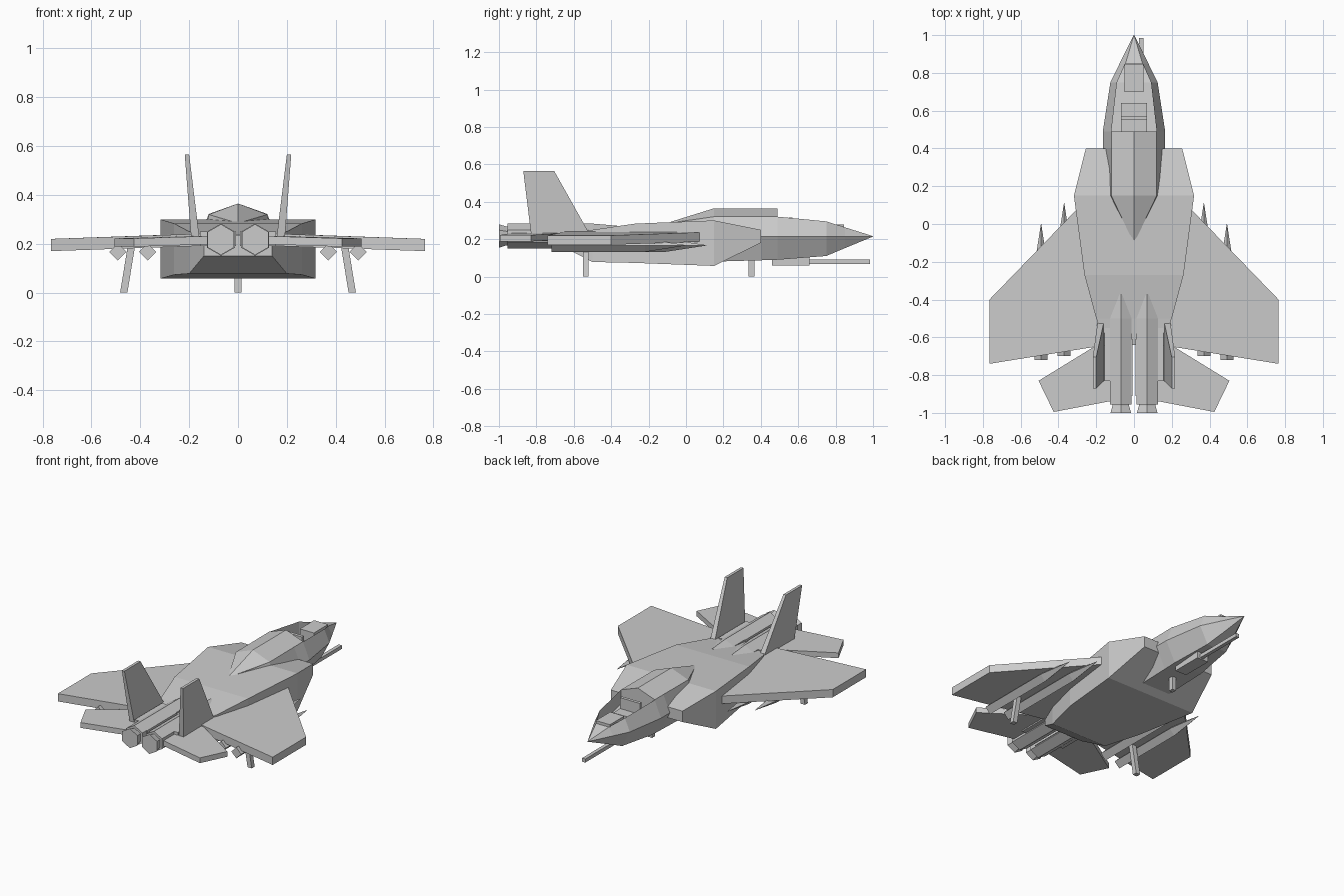
import bpy, bmesh, math

cube = bpy.data.objects.get("Cube")
if cube:
    bpy.data.objects.remove(cube)

gray = bpy.data.materials.new("light_gray")
gray.use_nodes = True
gray.diffuse_color = (0.6, 0.6, 0.6, 1)
gray.node_tree.nodes["Principled BSDF"].inputs["Base Color"].default_value = (0.6, 0.6, 0.6, 1)


def loft(name, rings, mirror=False, pit=None):
    """Skin matching rings of points, cap both ends; pit sinks chosen faces."""
    bm = bmesh.new()
    rows = [[bm.verts.new(p) for p in ring] for ring in rings]
    n = len(rows[0])
    for a, b in zip(rows, rows[1:]):
        for i in range(n):
            j = (i + 1) % n
            bm.faces.new((a[i], a[j], b[j], b[i]))
    bm.faces.new(rows[0])
    bm.faces.new(rows[-1])
    bmesh.ops.recalc_face_normals(bm, faces=bm.faces)
    if pit:
        depth, rule = pit
        old = [f for f in bm.faces if rule(f)]
        new = bmesh.ops.extrude_face_region(bm, geom=old)["geom"]
        sunk = [v for v in new if isinstance(v, bmesh.types.BMVert)]
        bmesh.ops.translate(bm, verts=sunk, vec=(0, 0, -depth))
        bmesh.ops.delete(bm, geom=[f for f in old if f.is_valid], context="FACES_ONLY")
    mesh = bpy.data.meshes.new(name)
    bm.to_mesh(mesh)
    bm.free()
    mesh.materials.append(gray)
    ob = bpy.data.objects.new(name, mesh)
    bpy.context.collection.objects.link(ob)
    if mirror:
        ob.modifiers.new("Mirror", "MIRROR").use_mirror_merge = False
    return ob


def rect(y, x0, x1, z0, z1):
    return [(x0, y, z0), (x1, y, z0), (x1, y, z1), (x0, y, z1)]


def box(name, x, y, z, mirror=False):
    return loft(name, [rect(yy, *x, *z) for yy in y], mirror)


def ngon(y, x, z, r, sides):
    """Upright polygon with a corner on top."""
    return [(x + r * math.sin(math.tau * i / sides), y,
             z + r * math.cos(math.tau * i / sides)) for i in range(sides)]


def plate(name, outline, thick):
    """Mirrored flat panel from a bottom outline."""
    return loft(name, [outline, [(x, y, z + thick) for x, y, z in outline]], True)


# Main hull with its wedge intakes: y, half width, bottom, top
hull = [(0.4, 0.255, 0.18, 0.25), (0.15, 0.318, 0.057, 0.3),
        (-0.27, 0.262, 0.073, 0.283), (-0.5, 0.2, 0.078, 0.25),
        (-0.64, 0.14, 0.15, 0.235)]
loft("hull", [rect(y, -w, w, b, t) for y, w, b, t in hull])


# Six-sided nose with open cockpit: y, side width, top width, top, floor width, bottom
def nose_ring(y, w, wt, t, wb, b):
    m = 0.215
    return [(w, y, m), (wt, y, t), (-wt, y, t), (-w, y, m), (-wb, y, b), (wb, y, b)]


nose = [(1, 0.001, 0.0005, 0.216, 0.0005, 0.214), (0.85, 0.076, 0.045, 0.263, 0.04, 0.152),
        (0.75, 0.125, 0.09, 0.295, 0.07, 0.11), (0.49, 0.165, 0.12, 0.32, 0.1, 0.09),
        (0.4, 0.165, 0.12, 0.32, 0.1, 0.087), (0.15, 0.14, 0.12, 0.32, 0.1, 0.08),
        (-0.08, 0.03, 0.01, 0.28, 0.02, 0.1)]
loft("nose", [nose_ring(*s) for s in nose],
     pit=(0.09, lambda f: f.normal.z > 0.9 and 0.5 < f.calc_center_median().y < 0.85))

# Ridged canopy spine: y, half width, base, shoulder, ridge
spine = [(0.49, 0.12, 0.25, 0.322, 0.365), (0.15, 0.12, 0.25, 0.32, 0.365),
         (-0.1, 0.002, 0.25, 0.285, 0.287)]
loft("canopy", [[(-w, y, b), (w, y, b), (w, y, s), (0, y, t), (-w, y, s)]
                for y, w, b, s, t in spine])

# Cockpit fittings
box("seat_back", (-0.07, 0.07), (0.55, 0.57), (0.21, 0.315))
box("seat_base", (-0.07, 0.07), (0.49, 0.64), (0.2, 0.245))
box("instrument_panel", (-0.05, 0.05), (0.7, 0.845), (0.19, 0.278))

# Gun under the nose
box("gun_pod", (-0.01, 0.07), (0.46, 0.66), (0.06, 0.105))
box("gun_barrel", (0.027, 0.05), (0.6, 0.985), (0.067, 0.09))

# Wings and tailplanes
plate("wing", [(0.15, 0.235, 0.192), (0.765, -0.4, 0.17),
               (0.765, -0.74, 0.17), (0.13, -0.638, 0.192)], 0.05)
plate("tailplane", [(0.11, -0.6, 0.198), (0.22, -0.655, 0.198), (0.505, -0.83, 0.188),
                    (0.425, -0.995, 0.188), (0.11, -0.935, 0.198)], 0.034)

# Canted tail fins
loft("tail_fin", [[(0.155, -0.5, 0.2), (0.19, -0.5, 0.2), (0.19, -0.825, 0.2), (0.155, -0.825, 0.2)],
                  [(0.2, -0.705, 0.565), (0.218, -0.705, 0.565),
                   (0.218, -0.87, 0.565), (0.2, -0.87, 0.565)]], True)

# Engines, nozzles and the fairings beside them
loft("engine", [ngon(y, 0.07, 0.217, r, 6)
                for y, r in ((-0.37, 0.055), (-0.5, 0.066), (-0.955, 0.066))], True)
loft("nozzle", [ngon(y, 0.07, 0.217, r, 6)
                for y, r in ((-0.94, 0.05), (-0.96, 0.05), (-1, 0.063))], True)
box("tail_boom", (0.12, 0.155), (-0.55, -0.83), (0.19, 0.25), True)
box("engine_rail", (0.008, 0.022), (-0.61, -0.91), (0.19, 0.25), True)

# Missiles under each wing
for name, x, tip, tail in (("inner_missile", 0.37, 0.11, -0.7), ("outer_missile", 0.492, 0.0, -0.72)):
    loft(name, [ngon(y, x, 0.167, r, 4)
                for y, r in ((tip, 0.001), (tip - 0.22, 0.035), (tail, 0.035))], True)

# Landing gear
box("front_leg", (-0.014, 0.014), (0.335, 0.365), (0, 0.1))
loft("rear_leg", [[(x - 0.015, -0.55, z), (x + 0.015, -0.55, z),
                   (x + 0.015, -0.52, z), (x - 0.015, -0.52, z)]
                  for x, z in ((0.468, 0), (0.435, 0.2))], True)
